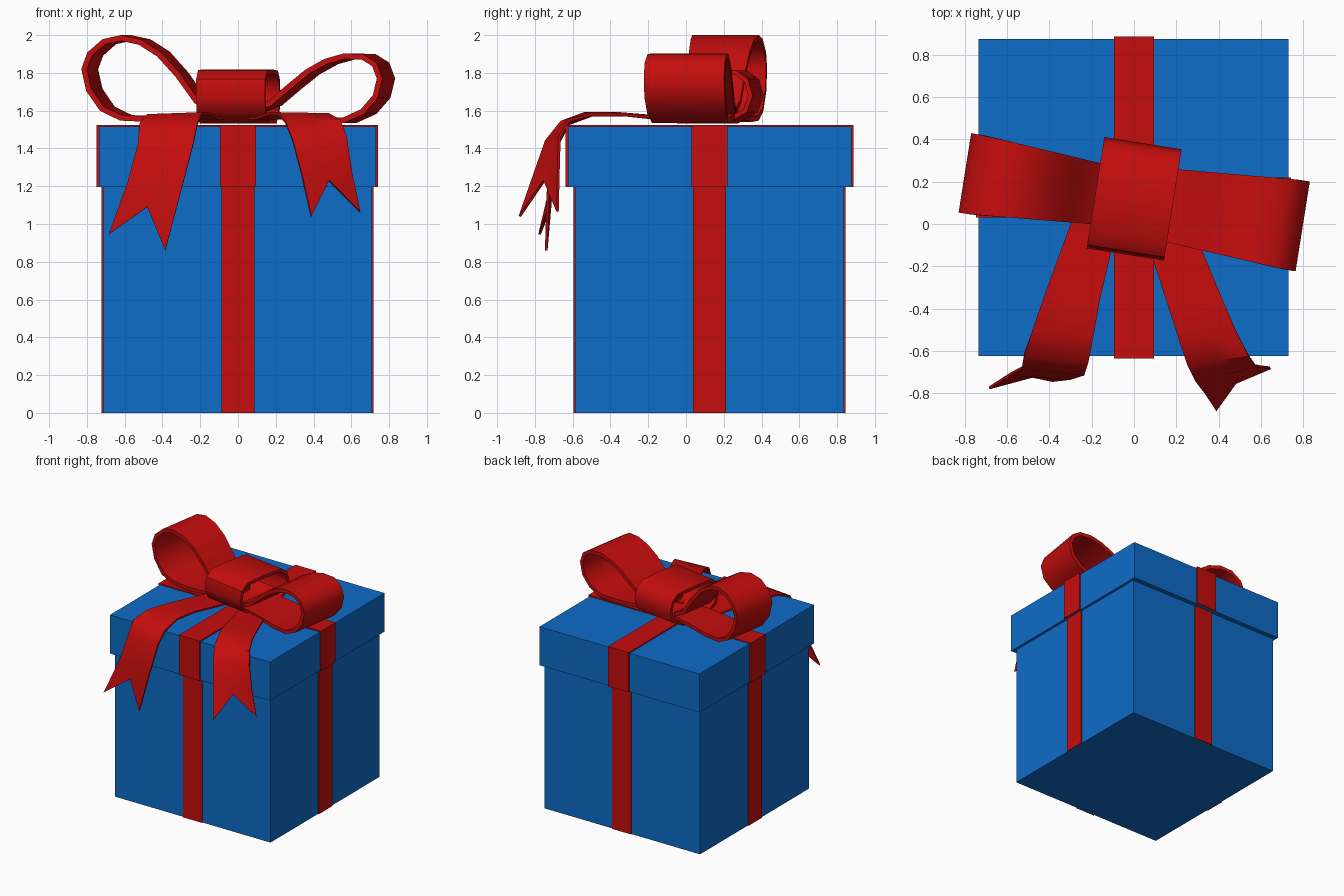
import bpy, bmesh, math
from mathutils import Matrix, Vector

if "Cube" in bpy.data.objects:
    bpy.data.objects.remove(bpy.data.objects["Cube"])


def material(name, rgb):
    m = bpy.data.materials.new(name)
    m.diffuse_color = (*rgb, 1)
    m.use_nodes = True
    m.node_tree.nodes["Principled BSDF"].inputs["Base Color"].default_value = m.diffuse_color
    return m


BLUE = material("blue_card", (0.004, 0.15, 0.58))
RED = material("red_ribbon", (0.56, 0.004, 0.004))
CX, CY = -0.003, 0.125          # centre of the box


def box(name, x0, x1, y0, y1, z0, z1, mat):
    bm = bmesh.new()
    bmesh.ops.create_cube(bm, size=1)
    for v in bm.verts:
        v.co = ((x0 + x1) / 2 + v.co.x * (x1 - x0),
                (y0 + y1) / 2 + v.co.y * (y1 - y0),
                (z0 + z1) / 2 + v.co.z * (z1 - z0))
    me = bpy.data.meshes.new(name)
    bm.to_mesh(me)
    bm.free()
    me.materials.append(mat)
    ob = bpy.data.objects.new(name, me)
    bpy.context.collection.objects.link(ob)
    return ob


def strip(name, rows, thick, closed=False):
    """Skin rows of points into a ribbon with thickness."""
    bm = bmesh.new()
    grid = [[bm.verts.new(p) for p in row] for row in rows]
    if closed:
        grid.append(grid[0])
    for a, b in zip(grid, grid[1:]):
        for i in range(len(a) - 1):
            bm.faces.new((a[i], a[i + 1], b[i + 1], b[i]))
    bmesh.ops.recalc_face_normals(bm, faces=bm.faces)
    me = bpy.data.meshes.new(name)
    bm.to_mesh(me)
    bm.free()
    me.materials.append(RED)
    ob = bpy.data.objects.new(name, me)
    bpy.context.collection.objects.link(ob)
    bpy.ops.object.select_all(action='DESELECT')
    ob.select_set(True)
    bpy.context.view_layer.objects.active = ob
    mod = ob.modifiers.new("thickness", 'SOLIDIFY')
    mod.thickness = thick
    mod.offset = 0
    bpy.ops.object.modifier_apply(modifier=mod.name)
    bpy.ops.object.shade_smooth_by_angle(angle=math.radians(40))
    return ob


# Box and lid, each with a vertical ribbon plate on all four sides
def wrapped(name, hx, hy, z0, z1, w, t):
    box(name, CX - hx, CX + hx, CY - hy, CY + hy, z0, z1, BLUE)
    for s, side in ((-1, "front"), (1, "back")):
        y = CY + s * hy
        box(f"{name}_ribbon_{side}", -w, w, min(y, y + s * t), max(y, y + s * t), z0, z1, RED)
    for s, side in ((-1, "left"), (1, "right")):
        x = CX + s * hx
        box(f"{name}_ribbon_{side}", min(x, x + s * t), max(x, x + s * t), CY - w, CY + w, z0, z1, RED)


wrapped("box_body", 0.712, 0.712, 0.0, 1.2, 0.087, 0.008)
wrapped("box_lid", 0.733, 0.75, 1.195, 1.515, 0.095, 0.012)
box("lid_top_ribbon_long", -0.095, 0.095, CY - 0.762, CY + 0.762, 1.515, 1.525, RED)
box("lid_top_ribbon_cross", CX - 0.745, CX + 0.745, CY - 0.095, CY + 0.095, 1.515, 1.524, RED)

# Bow frame, turned slightly about z
BOW = Matrix.Translation((0, 0.115, 0)) @ Matrix.Rotation(math.radians(-9), 4, 'Z')


def bow_loop(name, path, near, far):
    rows = []
    for u, z in path:
        h = near + (far - near) * min(1, abs(u) / 0.75)
        rows.append([BOW @ Vector((u, h * k, z)) for k in (-1, -0.33, 0.33, 1)])
    strip(name, rows, 0.03)


bow_loop("bow_loop_left", [
    (-0.1, 1.60), (-0.2, 1.65), (-0.3, 1.79), (-0.4, 1.90), (-0.5, 1.963), (-0.6, 1.985),
    (-0.69, 1.965), (-0.765, 1.90), (-0.795, 1.82), (-0.77, 1.71), (-0.7, 1.61),
    (-0.6, 1.562), (-0.45, 1.555), (-0.25, 1.57), (-0.1, 1.57)], 0.13, 0.19)
bow_loop("bow_loop_right", [
    (0.1, 1.60), (0.2, 1.64), (0.3, 1.725), (0.4, 1.805), (0.5, 1.86), (0.6, 1.888),
    (0.7, 1.885), (0.765, 1.845), (0.793, 1.77), (0.77, 1.675), (0.7, 1.595),
    (0.6, 1.55), (0.45, 1.55), (0.25, 1.57), (0.1, 1.57)], 0.16, 0.215)

# Knot: a wide band wrapped round the middle of the bow
knot = [(-0.13, 1.545), (-0.22, 1.60), (-0.25, 1.68), (-0.235, 1.76), (-0.18, 1.803),
        (0.0, 1.806), (0.18, 1.80), (0.235, 1.76), (0.258, 1.68), (0.23, 1.60), (0.13, 1.545)]
strip("bow_knot", [[BOW @ Vector((u, v, z)) for u in (-0.185, 0, 0.185)] for v, z in knot],
      0.025, closed=True)


# Hanging tails with a notched end: matching points on left and right edges
def tail(name, left, right, notch):
    rows = []
    for l, r in zip(left, right):
        l, r = Vector(l), Vector(r)
        rows.append([l, (l + r) / 2, r])
    rows[-1][1] = Vector(notch)
    strip(name, rows, 0.014)


tail("bow_tail_left",
     [(-0.22, 0.12, 1.56), (-0.30, 0.0, 1.56), (-0.41, -0.3, 1.575), (-0.48, -0.5, 1.575),
      (-0.52, -0.62, 1.53), (-0.53, -0.68, 1.42), (-0.585, -0.71, 1.22), (-0.685, -0.775, 0.945)],
     [(-0.04, 0.05, 1.56), (-0.10, -0.1, 1.56), (-0.16, -0.35, 1.585), (-0.19, -0.52, 1.585),
      (-0.215, -0.65, 1.53), (-0.235, -0.71, 1.43), (-0.30, -0.73, 1.18), (-0.385, -0.74, 0.86)],
     (-0.48, -0.72, 1.09))
tail("bow_tail_right",
     [(0.03, 0.0, 1.56), (0.09, -0.17, 1.56), (0.165, -0.4, 1.585), (0.21, -0.54, 1.585),
      (0.25, -0.66, 1.54), (0.29, -0.74, 1.44), (0.335, -0.80, 1.27), (0.387, -0.88, 1.04)],
     [(0.24, 0.03, 1.56), (0.32, -0.12, 1.56), (0.42, -0.36, 1.58), (0.48, -0.5, 1.58),
      (0.54, -0.62, 1.55), (0.575, -0.67, 1.46), (0.60, -0.675, 1.28), (0.645, -0.68, 1.065)],
     (0.48, -0.75, 1.23))
